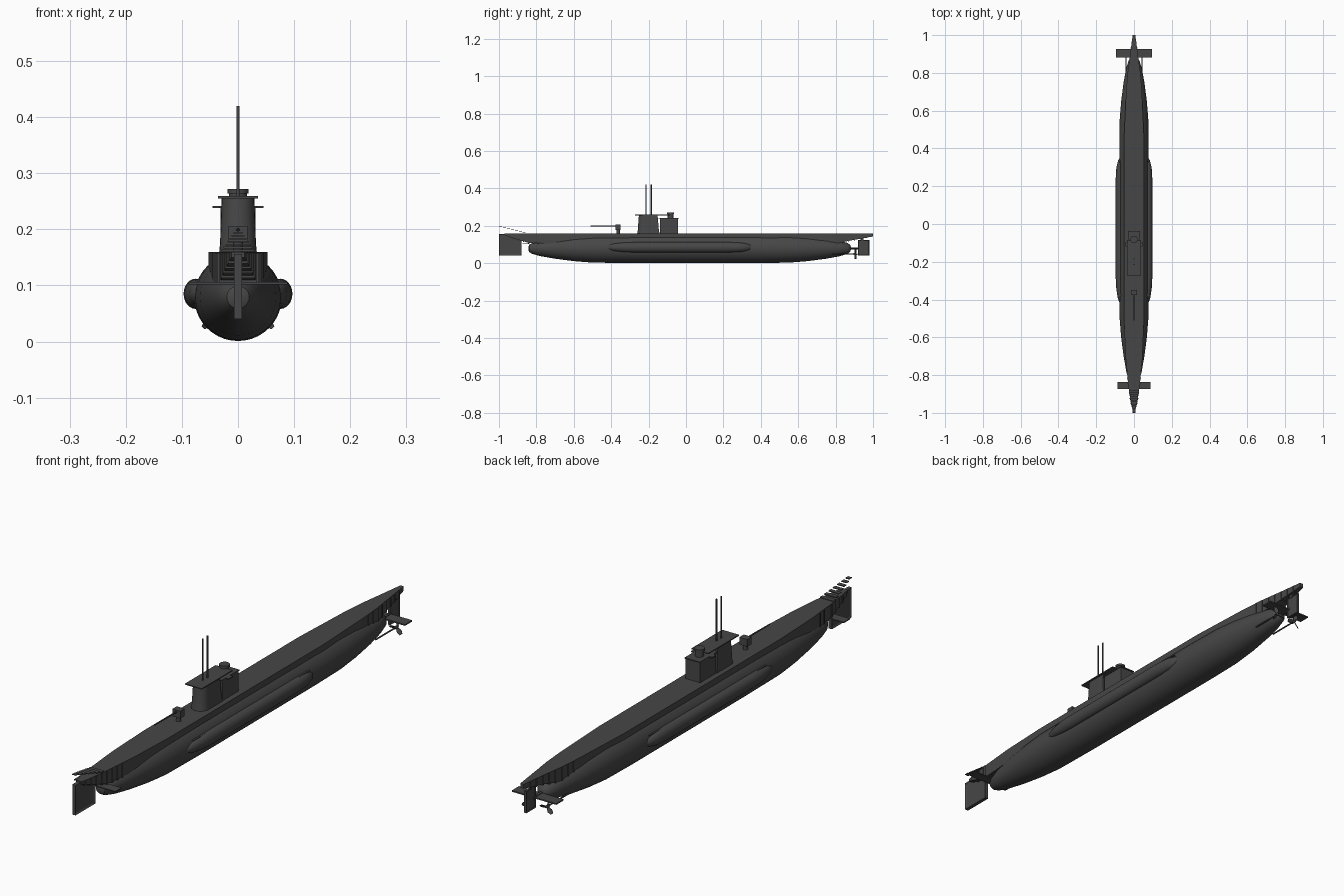
import bpy, bmesh, math

cube = bpy.data.objects.get("Cube")
if cube:
    bpy.data.objects.remove(cube, do_unlink=True)

grey = bpy.data.materials.new("dark_grey")
grey.use_nodes = True
COL = (0.062, 0.062, 0.062, 1)
grey.diffuse_color = COL
bsdf = grey.node_tree.nodes["Principled BSDF"]
bsdf.inputs["Base Color"].default_value = COL
bsdf.inputs["Roughness"].default_value = 0.7


def finish(name, bm, smooth=False):
    bmesh.ops.recalc_face_normals(bm, faces=bm.faces)
    me = bpy.data.meshes.new(name)
    bm.to_mesh(me)
    bm.free()
    me.materials.append(grey)
    ob = bpy.data.objects.new(name, me)
    bpy.context.collection.objects.link(ob)
    if smooth:
        bpy.ops.object.select_all(action='DESELECT')
        ob.select_set(True)
        bpy.context.view_layer.objects.active = ob
        bpy.ops.object.shade_smooth_by_angle(angle=math.radians(35))
    return ob


def loft(name, rings, smooth=False):
    """Skin a list of closed rings and cap both ends."""
    bm = bmesh.new()
    rows = [[bm.verts.new(p) for p in r] for r in rings]
    n = len(rows[0])
    for a, b in zip(rows, rows[1:]):
        for i in range(n):
            j = (i + 1) % n
            bm.faces.new((a[i], a[j], b[j], b[i]))
    bm.faces.new(rows[0])
    bm.faces.new(rows[-1])
    return finish(name, bm, smooth)


def ellipse(y, cx, cz, rx, rz, n=40):
    return [(cx + rx * math.cos(k * math.tau / n), y, cz + rz * math.sin(k * math.tau / n)) for k in range(n)]


def box(name, x, y, z):
    """Box from three (low, high) ranges."""
    return loft(name, [[(x[0], v, z[0]), (x[1], v, z[0]), (x[1], v, z[1]), (x[0], v, z[1])] for v in y])


def rod(name, cx, cy, z0, z1, r, n=12):
    ring = [(cx + r * math.cos(k * math.tau / n), cy + r * math.sin(k * math.tau / n)) for k in range(n)]
    return loft(name, [[(a, b, z) for a, b in ring] for z in (z0, z1)], True)


# Pressure hull: round sections tapering to blunt ends
HULL = [(-.843, .008), (-.838, .02), (-.82, .03), (-.78, .041), (-.7, .055), (-.6, .068), (-.5, .076),
        (-.3, .078), (.4, .078), (.55, .076), (.65, .068), (.75, .055), (.82, .042), (.865, .029), (.878, .018), (.882, .006)]
loft("pressure_hull", [ellipse(y, 0, .079, r, r) for y, r in HULL], True)

# Saddle tanks: long rounded bulges on both sides
TANK = [(-.43, .1), (-.42, .4), (-.39, .7), (-.33, .95), (-.28, 1), (.24, 1), (.3, .9), (.34, .6), (.36, .1)]
for side, label in ((1, "left"), (-1, "right")):
    loft(label + "_saddle_tank", [ellipse(y, side * (.062 + .013 * s), .085, .022 * s, .027 * s, 24) for y, s in TANK], True)
    box(label + "_tank_seam", sorted((side * .06, side * .0765)), (-.38, .33), (.108, .111))

# Deck casing: station, half width, bottom height
CASING = [(-.97, .012, .15), (-.93, .02, .135), (-.84, .032, .108), (-.7, .045, .105), (-.5, .053, .105),
          (.45, .053, .105), (.7, .042, .105), (.8, .034, .105), (.9, .02, .125), (1, .007, .143)]
loft("deck_casing", [[(-w, y, b), (w, y, b), (w, y, .16), (-w, y, .16)] for y, w, b in CASING])


def casing_at(y):
    for a, b in zip(CASING, CASING[1:]):
        if a[0] <= y <= b[0]:
            t = (y - a[0]) / (b[0] - a[0])
            return [a[i] + t * (b[i] - a[i]) for i in (1, 2)]


# Casing ribs at bow and stern
for k in range(8):
    for y, end in ((-.95 + k * .027, "bow"), (.74 + k * .032, "stern")):
        w, b = casing_at(y)
        box(f"{end}_rib_{k + 1}", (-w - .002, w + .002), (y - .003, y + .003), (b - .003, .158))

# Rising foredeck planks
for k in range(7):
    y, w, z = -.99 + k * .021, .008 + k * .0035, .194 - k * .0053
    box(f"foredeck_plank_{k + 1}", (-w, w), (y - .009, y + .007), (z - .0015, z + .0015))

# Upright blades at bow and stern, with recessed sides
def blade(name, y, z, t, margin):
    ob = box(name, (-t, t), y, z)
    bm = bmesh.new()
    bm.from_mesh(ob.data)
    sides = [f for f in bm.faces if abs(f.normal.x) > .9]
    bmesh.ops.inset_individual(bm, faces=sides, thickness=margin, depth=-t * .5)
    bm.to_mesh(ob.data)
    bm.free()


blade("bow_blade", (-1, -.88), (.04, .156), .007, .008)
blade("rudder", (.92, .98), (.04, .125), .005, .005)
box("rudder_post", (-.005, .005), (.935, .95), (.12, .15))

# Diving planes
box("bow_planes", (-.088, .088), (-.873, -.836), (.102, .106))
box("stern_planes", (-.095, .095), (.882, .926), (.076, .081))
box("stern_keel_bar", (-.005, .005), (.86, .93), (.072, .084))

# Twin shafts and three-bladed propellers
for side, label in ((1, "left"), (-1, "right")):
    cx, cz = side * .042, .048
    loft(label + "_shaft", [ellipse(y, cx, cz, .003, .003, 10) for y in (.78, .91)], True)
    loft(label + "_hub", [ellipse(y, cx, cz, r, r, 12) for y, r in ((.895, .005), (.908, .006), (.918, .002))], True)
    for k in range(3):
        a = math.radians(-50 + 120 * k)
        c, s = math.cos(a) * side, math.sin(a)
        rings = []
        for r, w in ((.004, .003), (.018, .007), (.031, .004)):
            rings.append([(cx + c * r - s * u, .905 + v, cz + s * r + c * u)
                          for u, v in ((-w, -w * .7), (w, w * .7), (w, w * .7 + .002), (-w, -w * .7 + .002))])
        loft(f"{label}_propeller_blade_{k + 1}", rings)

# Conning tower with rounded front, flaring to the deck
def tower_ring(z, w, front, back):
    arc = [(w * math.cos(k * math.pi / 12), front + w - w * math.sin(k * math.pi / 12), z) for k in range(13)]
    return arc + [(-w, back, z), (w, back, z)]


loft("conning_tower", [tower_ring(.155, .034, -.262, -.14), tower_ring(.175, .032, -.258, -.145),
                       tower_ring(.256, .029, -.252, -.152)], True)
box("bridge_plate", (-.036, .036), (-.272, -.085), (.255, .259))
box("aft_tower", (-.031, .031), (-.14, -.042), (.155, .238))
box("aft_platform", (-.033, .033), (-.146, -.038), (.238, .242))
for side, label in ((1, "left"), (-1, "right")):
    box(label + "_bridge_wing", sorted((side * .028, side * .045)), (-.12, -.095), (.238, .242))
rod("hatch_drum", 0, -.082, .24, .265, .016, 20)
rod("hatch_cap", 0, -.082, .264, .272, .019, 20)

# Periscopes
rod("front_periscope", 0, -.214, .25, .42, .003)
rod("rear_periscope", 0, -.186, .25, .42, .003)

# Deck gun
rod("gun_pedestal", 0, -.362, .155, .185, .009)
box("gun_mount", (-.017, .017), (-.376, -.349), (.178, .206))
loft("gun_barrel", [ellipse(y, 0, .199, r, r, 10) for y, r in ((-.51, .002), (-.36, .0035))], True)
